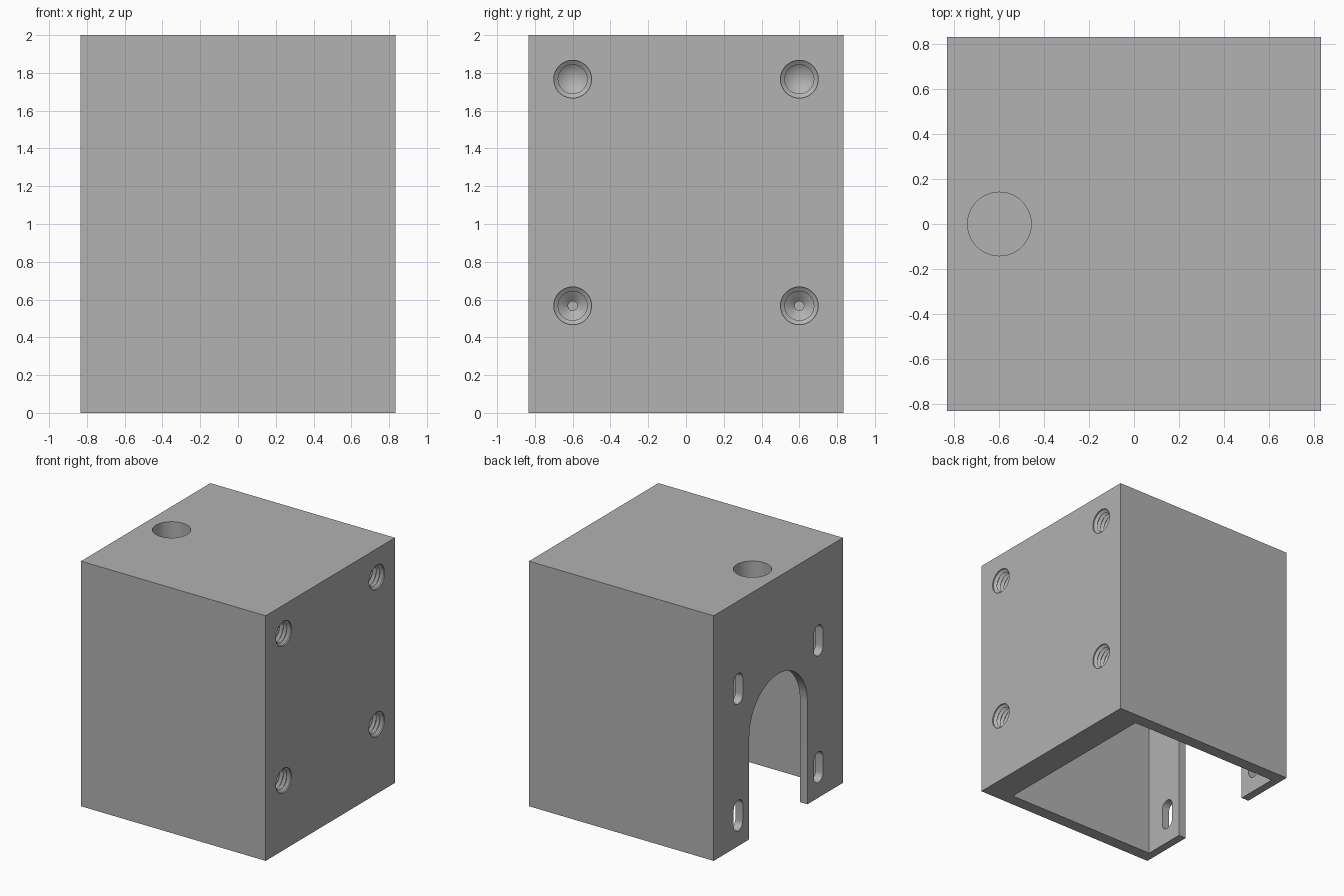
import bpy, bmesh
from math import pi, cos, sin
from mathutils import Matrix, Vector

if "Cube" in bpy.data.objects:
    bpy.data.objects.remove(bpy.data.objects["Cube"], do_unlink=True)

MM = 2 / 60          # the block is laid out in millimetres: 50 x 50 x 60
HALF, HEIGHT = 25, 60

grey = bpy.data.materials.new("plain grey")
grey.use_nodes = True
grey.diffuse_color = (0.445, 0.445, 0.445, 1)
grey.node_tree.nodes["Principled BSDF"].inputs["Base Color"].default_value = grey.diffuse_color


def finish(name, bm):
    bmesh.ops.recalc_face_normals(bm, faces=bm.faces)
    mesh = bpy.data.meshes.new(name)
    bm.to_mesh(mesh)
    bm.free()
    mesh.materials.append(grey)
    obj = bpy.data.objects.new(name, mesh)
    bpy.context.collection.objects.link(obj)
    return obj


def box(name, low, high):
    low, high = Vector(low) * MM, Vector(high) * MM
    bm = bmesh.new()
    bmesh.ops.create_cube(bm, size=1)
    bmesh.ops.scale(bm, vec=high - low, verts=bm.verts)
    bmesh.ops.translate(bm, vec=(low + high) / 2, verts=bm.verts)
    return finish(name, bm)


def arc(y, z, r, start, steps=32):
    """Half circle of (y, z) points, running anticlockwise."""
    return [(y + r * cos(start + pi * i / steps), z + r * sin(start + pi * i / steps))
            for i in range(steps + 1)]


def prism(name, outline, x0, x1):
    """Extrude a (y, z) outline along x."""
    bm = bmesh.new()
    face = bm.faces.new([bm.verts.new((x0 * MM, y * MM, z * MM)) for y, z in outline])
    new = bmesh.ops.extrude_face_region(bm, geom=[face])["geom"]
    bmesh.ops.translate(bm, vec=((x1 - x0) * MM, 0, 0),
                        verts=[v for v in new if isinstance(v, bmesh.types.BMVert)])
    return finish(name, bm)


def lathe(name, profile, place, sides=48):
    """Revolve (radius, height) points about z, then move into place."""
    bm = bmesh.new()
    verts = [bm.verts.new((r * MM, 0, h * MM)) for r, h in profile]
    edges = [bm.edges.new(pair) for pair in zip(verts, verts[1:])]
    bmesh.ops.spin(bm, geom=verts + edges, axis=(0, 0, 1), cent=(0, 0, 0),
                   angle=2 * pi, steps=sides)
    bmesh.ops.remove_doubles(bm, verts=bm.verts, dist=1e-5)
    bmesh.ops.transform(bm, matrix=place, verts=bm.verts)
    return finish(name, bm)


# Solid block
block = box("mount_block", (-HALF, -HALF, 0), (HALF, HALF, HEIGHT))

# Cavity open at the bottom, with a thick wall on the left side
cutters = [box("cavity", (-23, -22, -1), (18, 22, 46))]

# Arched opening in the thin wall
cutters.append(prism("arch", [(-11.25, -1), (11.25, -1)] + arc(0, 25, 11.25, 0), -26, -22))

# Four upright slots around the arch
for y in (-15.5, 15.5):
    for z in (7.5, 38.5):
        outline = arc(y, z + 2, 1.75, 0, 16) + arc(y, z - 2, 1.75, pi, 16)
        cutters.append(prism("slot", outline, -26, -22))

# Blind round hole in the top
cutters.append(lathe("top_hole", [(0, -10), (4.25, -10), (4.25, 1), (0, 1)],
                     Matrix.Translation((-18 * MM, 0, HEIGHT * MM)), 64))

# Four threaded holes with conical ends in the thick wall
thread = [(0, 1), (3, 1), (3, -0.3)]
for i in range(5):
    thread += [(2.3, -0.8 - i), (2.95, -1.3 - i)]
thread += [(2.2, -5.7), (0, -7.65)]
for y in (-18, 18):
    for z in (17, 53):
        place = Matrix.Translation(Vector((HALF, y, z)) * MM) @ Matrix.Rotation(pi / 2, 4, "Y")
        cutters.append(lathe("threaded_hole", thread, place))

# Cut everything out of the block
for cutter in cutters:
    cut = block.modifiers.new(cutter.name, "BOOLEAN")
    cut.operation, cut.solver, cut.object = "DIFFERENCE", "EXACT", cutter
result = bpy.data.meshes.new_from_object(
    block.evaluated_get(bpy.context.evaluated_depsgraph_get()))
block.modifiers.clear()
block.data = result
for cutter in cutters:
    bpy.data.objects.remove(cutter, do_unlink=True)

# Smooth the round walls, keep the edges sharp
bpy.ops.object.select_all(action="DESELECT")
block.select_set(True)
bpy.context.view_layer.objects.active = block
bpy.ops.object.shade_smooth_by_angle(angle=pi / 6)
